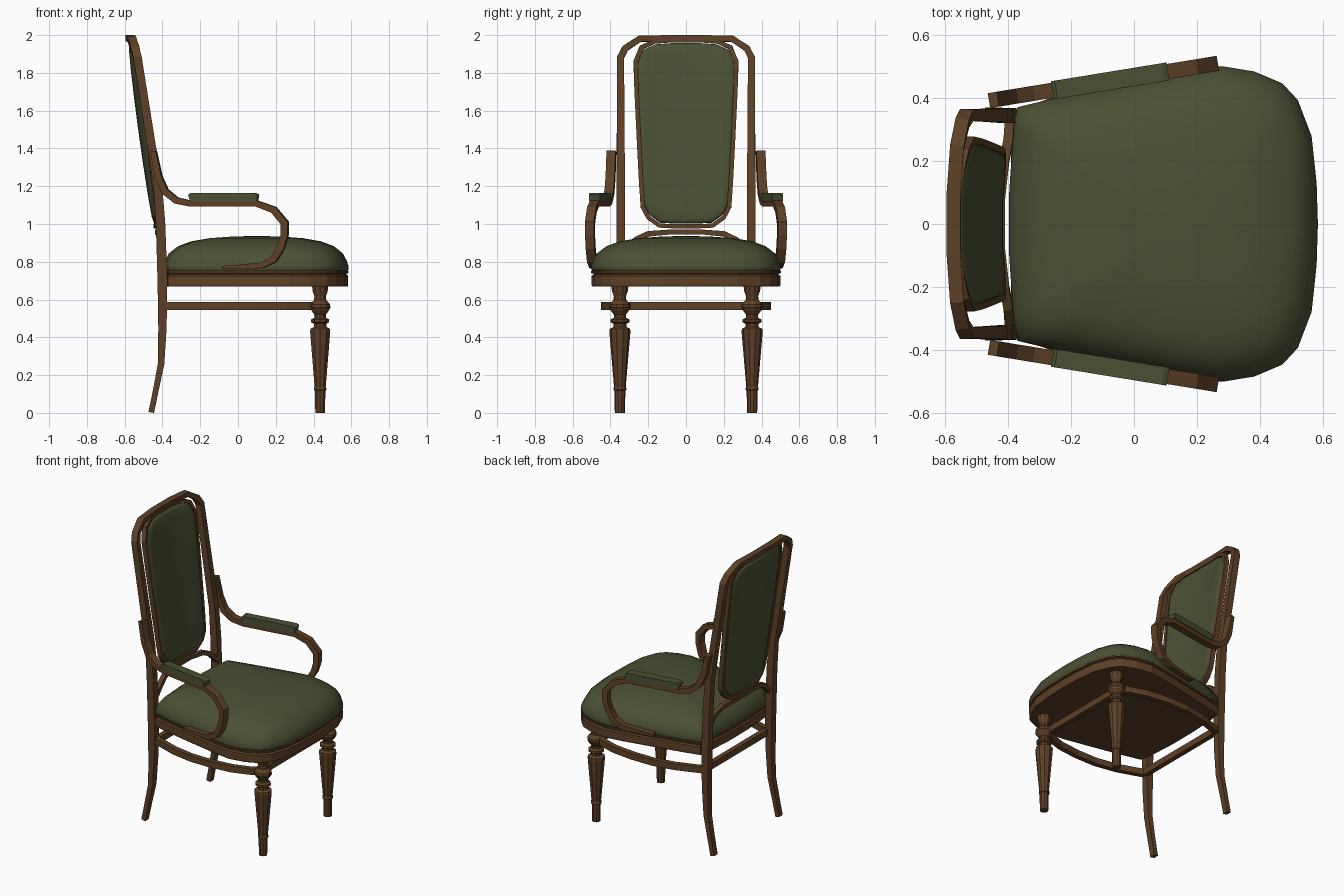
import bpy, bmesh, math
from mathutils import Vector


def material(name, rgb):
    m = bpy.data.materials.new(name)
    m.diffuse_color = (*rgb, 1)
    return m


WOOD = material("brown wood", (0.110, 0.052, 0.020))
CLOTH = material("green cloth", (0.070, 0.080, 0.034))


def finish(bm, name, mat, smooth=False):
    bmesh.ops.recalc_face_normals(bm, faces=bm.faces[:])
    me = bpy.data.meshes.new(name)
    bm.to_mesh(me)
    bm.free()
    me.materials.append(mat)
    for p in me.polygons:
        p.use_smooth = smooth
    ob = bpy.data.objects.new(name, me)
    bpy.context.collection.objects.link(ob)
    return ob


def bridge(bm, loops, closed=False):
    n = len(loops[0])
    pairs = list(zip(loops, loops[1:])) + ([(loops[-1], loops[0])] if closed else [])
    for a, b in pairs:
        for i in range(n):
            j = (i + 1) % n
            bm.faces.new((a[i], a[j], b[j], b[i]))


def sweep(name, pts, ref, mat=WOOD, closed=False):
    """Rectangular bar along (x, y, z, width, depth) points; depth lies along ref."""
    bm = bmesh.new()
    P = [Vector(p[:3]) for p in pts]
    loops, n = [], len(P)
    for i, p in enumerate(P):
        d1 = (p - P[i - 1]).normalized() if (i or closed) else None
        d2 = (P[(i + 1) % n] - p).normalized() if (i < n - 1 or closed) else None
        d1, d2 = d1 or d2, d2 or d1
        t = (d1 + d2).normalized()
        a = Vector(ref)
        a = (a - t * a.dot(t)).normalized()
        b = t.cross(a) / max(t.dot(d1), 0.5)
        w, d = pts[i][3] / 2, pts[i][4] / 2
        loops.append([bm.verts.new(p + a * d * s + b * w * u)
                      for s, u in ((1, 1), (1, -1), (-1, -1), (-1, 1))])
    bridge(bm, loops, closed)
    if not closed:
        bm.faces.new(loops[0])
        bm.faces.new(loops[-1])
    return finish(bm, name, mat)


def stack(name, outline, rings, place, mat, smooth=False):
    """Scaled copies of an outline joined into a closed body; place maps (u, v, h)."""
    bm = bmesh.new()
    loops = [[bm.verts.new(place(u * s, v * s, h)) for u, v in outline] for s, h in rings]
    bridge(bm, loops)
    bm.faces.new(loops[0])
    bm.faces.new(loops[-1])
    return finish(bm, name, mat, smooth)


def both(half):
    """Complete a half path (ending near the middle) with its mirror in y."""
    return half + [(p[0], -p[1], *p[2:]) for p in reversed(half)]


# Rear legs, back posts and top rail: one bent bar
sweep("back_frame", both([
    (-0.459, 0.352, 0.003, 0.038, 0.030), (-0.435, 0.350, 0.12, 0.040, 0.030),
    (-0.407, 0.346, 0.26, 0.042, 0.034), (-0.400, 0.345, 0.45, 0.046, 0.044),
    (-0.400, 0.345, 0.70, 0.048, 0.052), (-0.410, 0.345, 1.00, 0.046, 0.050),
    (-0.424, 0.345, 1.20, 0.044, 0.046), (-0.532, 0.347, 1.88, 0.036, 0.044),
    (-0.546, 0.322, 1.93, 0.033, 0.044), (-0.563, 0.245, 1.98, 0.032, 0.044),
    (-0.574, 0.10, 1.984, 0.032, 0.044)]), (1, 0, 0))

# Arched rail under the back panel
sweep("lower_back_rail", both([
    (-0.395, 0.335, 0.85, 0.03, 0.03), (-0.40, 0.265, 0.917, 0.03, 0.03),
    (-0.412, 0.20, 0.948, 0.028, 0.03), (-0.425, 0.08, 0.958, 0.026, 0.03)]), (1, 0, 0))

# Back panel, leaning and bowed towards the rear
CZ = 1.48
half = [(0.08, 1.972), (0.165, 1.966), (0.235, 1.935), (0.267, 1.86), (0.262, 1.70),
        (0.250, 1.45), (0.238, 1.22), (0.229, 1.09), (0.200, 1.035), (0.142, 0.992),
        (0.07, 0.988)]
panel = half + [(-y, z) for y, z in reversed(half)]


def lean(y, z):
    return -0.432 - 0.137 * (z - 0.97) + 0.45 * y * y


sweep("panel_frame", [(lean(y, z), y, z, 0.022, 0.032) for y, z in panel], (1, 0, 0), closed=True)
stack("back_panel", [(y, z - CZ) for y, z in panel],
      [(0.1, -0.024), (0.4, -0.023), (0.7, -0.021), (0.9, -0.017), (0.97, -0.010),
       (0.97, 0.012), (0.93, 0.021), (0.85, 0.025), (0.6, 0.028), (0.3, 0.029), (0.1, 0.029)],
      lambda y, z, h: (lean(y, z + CZ) + h, y, z + CZ), CLOTH, True)

# Seat: wooden rail, bead and domed cushion
CX = 0.10
seat_half = [(-0.398, 0.10), (-0.385, 0.30), (-0.372, 0.372), (-0.25, 0.402), (-0.05, 0.444),
             (0.14, 0.482), (0.28, 0.503), (0.384, 0.486), (0.473, 0.448), (0.522, 0.395),
             (0.566, 0.28), (0.582, 0.13), (0.586, 0.0)]
seat = seat_half + [(x, -y) for x, y in reversed(seat_half[:-1])]
seat = [(x - CX, y) for x, y in seat]
up = lambda x, y, h: (x + CX, y, h)
stack("seat_rail", seat, [(0.99, 0.67), (0.995, 0.68), (0.995, 0.725), (0.975, 0.732),
                          (0.975, 0.737), (0.998, 0.74), (0.998, 0.75)], up, WOOD)
stack("seat_cushion", seat,
      [(0.97, 0.745), (0.995, 0.755), (0.998, 0.775), (0.98, 0.805), (0.935, 0.845),
       (0.84, 0.882), (0.70, 0.908), (0.50, 0.925), (0.25, 0.934), (0.06, 0.936)],
      up, CLOTH, True)

# Stretcher ring between the legs
ring = [(-0.375, 0.345), (-0.20, 0.405), (-0.05, 0.432), (0.10, 0.432), (0.25, 0.415),
        (0.37, 0.375), (0.415, 0.33)]
ring = ring + [(x, -y) for x, y in reversed(ring)]
sweep("stretcher_ring", [(x, y, 0.565, 0.034, 0.042) for x, y in ring], (0, 0, 1), closed=True)

# Turned front legs
profile = [(0.027, 0), (0.029, 0.118), (0.034, 0.122), (0.034, 0.132), (0.031, 0.138),
           (0.056, 0.43), (0.054, 0.445), (0.034, 0.455), (0.034, 0.472), (0.050, 0.48),
           (0.050, 0.495), (0.032, 0.503), (0.032, 0.52), (0.047, 0.54), (0.057, 0.557),
           (0.055, 0.575), (0.034, 0.598), (0.032, 0.618), (0.042, 0.645), (0.046, 0.68)]
circle = [(math.cos(math.pi * (k + 0.5) / 5), math.sin(math.pi * (k + 0.5) / 5)) for k in range(10)]

# Arms lie in a slanted upright plane
arm = [(-0.447, 1.385, 0.03), (-0.420, 1.25, 0.036), (-0.385, 1.172, 0.036),
       (-0.325, 1.124, 0.034), (-0.25, 1.108, 0.032), (0.10, 1.108, 0.032),
       (0.19, 1.075, 0.036), (0.248, 1.005, 0.038), (0.247, 0.94, 0.036),
       (0.228, 0.875, 0.036), (0.19, 0.812, 0.034), (0.13, 0.782, 0.030),
       (0.03, 0.774, 0.024), (-0.08, 0.770, 0.016)]
pad = [(-0.255, 1.138, 0.034), (-0.245, 1.141, 0.044), (0.09, 1.141, 0.044), (0.105, 1.138, 0.034)]

for side, s in (("right", 1), ("left", -1)):
    stack("front_leg_" + side, circle, profile,
          lambda x, y, h: (0.435 + x, 0.35 * s + y, h), WOOD)
    ref = (-0.163 * s, 1, 0)
    slant = lambda x: s * (0.396 + 0.163 * (x + 0.44))
    sweep("arm_" + side, [(x, slant(x), z, w, 0.048) for x, z, w in arm], ref)
    sweep("arm_pad_" + side, [(x, slant(x), z, w, 0.058) for x, z, w in pad], ref, CLOTH)
